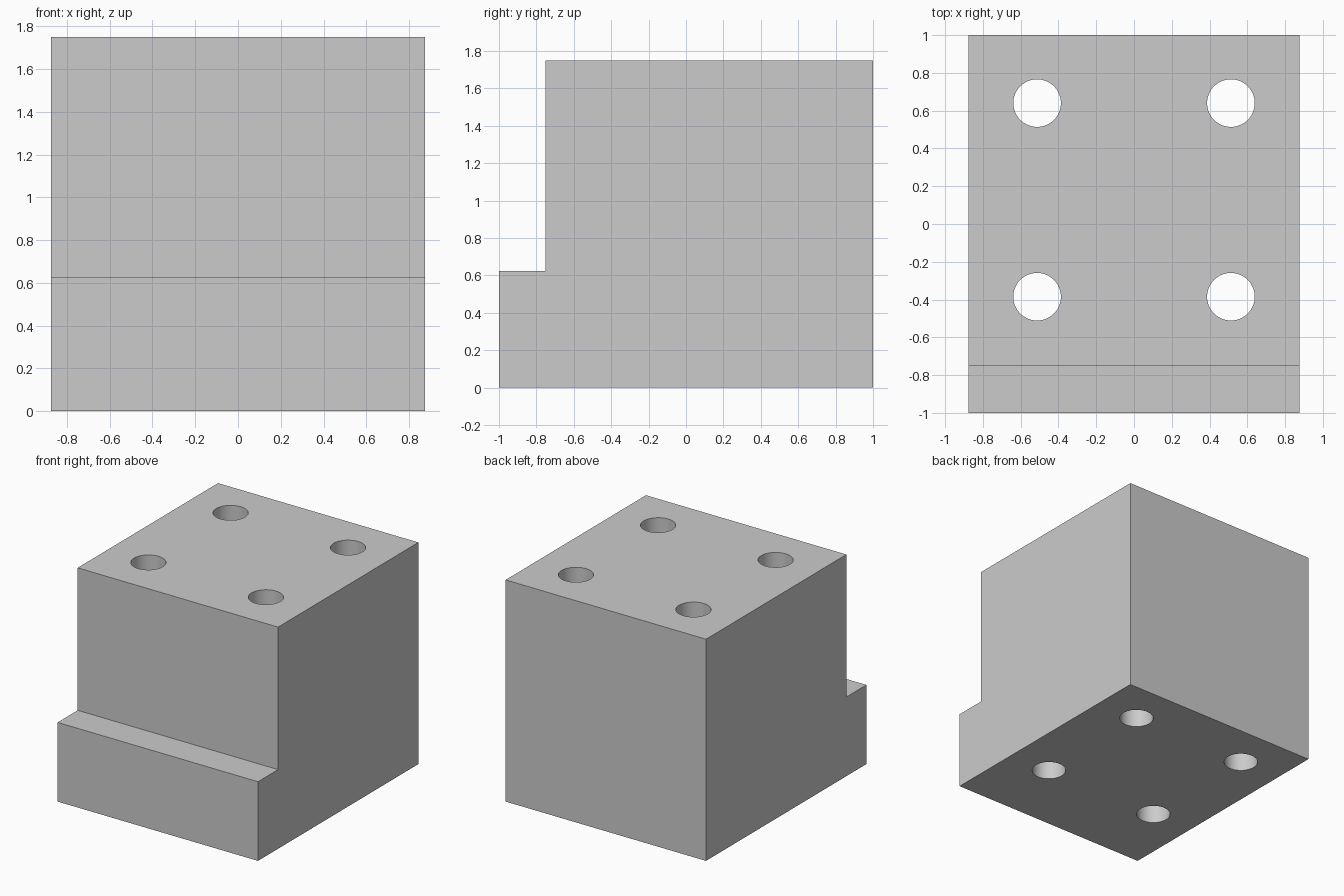
import bpy, bmesh
from math import radians
from mathutils import Matrix, Vector

if "Cube" in bpy.data.objects:
    bpy.data.objects.remove(bpy.data.objects["Cube"])

HALF_WIDTH = 0.875
HEIGHT = 1.75
HOLE_RADIUS = 0.126


def make_object(name, bm):
    bmesh.ops.recalc_face_normals(bm, faces=bm.faces[:])
    mesh = bpy.data.meshes.new(name)
    bm.to_mesh(mesh)
    bm.free()
    obj = bpy.data.objects.new(name, mesh)
    bpy.context.collection.objects.link(obj)
    return obj


# Stepped block: side profile (y, z) extruded across x
profile = [(-1, 0), (1, 0), (1, HEIGHT), (-0.75, HEIGHT), (-0.75, 0.625), (-1, 0.625)]
bm = bmesh.new()
side = bm.faces.new([bm.verts.new((-HALF_WIDTH, y, z)) for y, z in profile])
extruded = bmesh.ops.extrude_face_region(bm, geom=[side])["geom"]
moved = [v for v in extruded if isinstance(v, bmesh.types.BMVert)]
bmesh.ops.translate(bm, verts=moved, vec=Vector((2 * HALF_WIDTH, 0, 0)))
block = make_object("stepped_block", bm)

# Four vertical through holes
bm = bmesh.new()
for x in (-0.513, 0.513):
    for y in (-0.385, 0.64):
        bmesh.ops.create_cone(bm, cap_ends=True, segments=64, radius1=HOLE_RADIUS,
                              radius2=HOLE_RADIUS, depth=HEIGHT + 0.4,
                              matrix=Matrix.Translation((x, y, HEIGHT / 2)))
cutter = make_object("hole_cutter", bm)
cutter.hide_render = True

cut = block.modifiers.new("holes", 'BOOLEAN')
cut.operation = 'DIFFERENCE'
cut.solver = 'EXACT'
cut.object = cutter

bpy.context.view_layer.objects.active = block
block.select_set(True)
bpy.ops.object.modifier_apply(modifier=cut.name)
bpy.data.objects.remove(cutter)

# Smooth hole walls, crisp block edges
bpy.ops.object.shade_smooth_by_angle(angle=radians(30))
